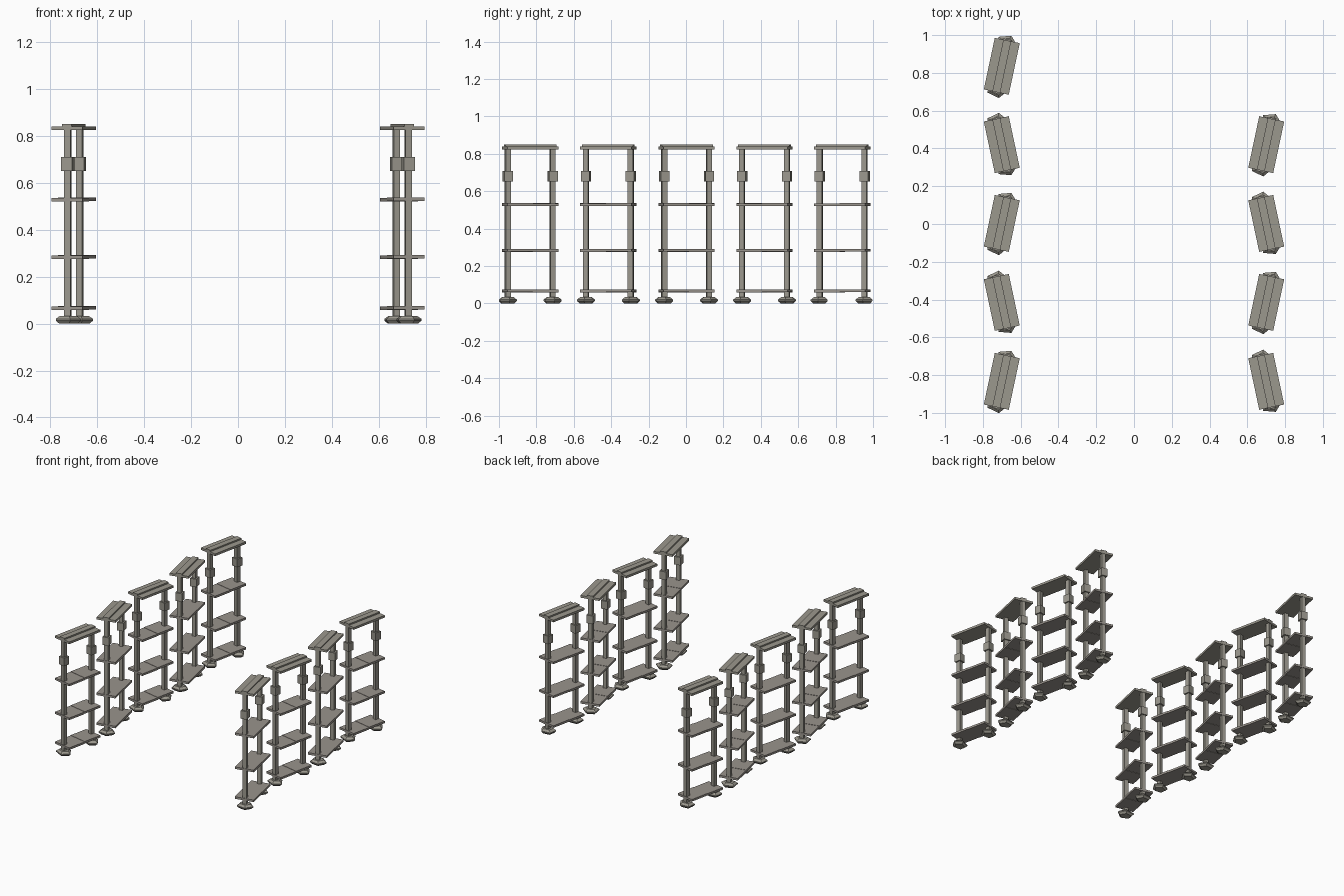
import bpy, bmesh, math
from mathutils import Matrix, Vector

if "Cube" in bpy.data.objects:
    bpy.data.objects.remove(bpy.data.objects["Cube"])


def material(name, rgb):
    m = bpy.data.materials.new(name)
    m.diffuse_color = (*rgb, 1)
    m.use_nodes = True
    m.node_tree.nodes["Principled BSDF"].inputs["Base Color"].default_value = m.diffuse_color
    return m


FRAME = material("warm grey", (0.33, 0.315, 0.27))
BOARD = material("board grey", (0.32, 0.295, 0.265))

TILT = math.radians(12)
LEG_Y = 0.1225        # leg distance from the unit centre
LENGTH, WIDTH = 0.279, 0.135


def box(bm, center, size):
    mat = Matrix.Translation(center) @ Matrix.Diagonal((*size, 1))
    bmesh.ops.create_cube(bm, size=1, matrix=mat)


def foot(bm, y):
    """Five-sided pad, widest just above the ground."""
    rings = []
    for z, s in ((0, 0.72), (0.013, 1.0), (0.02, 1.0), (0.033, 0.66)):
        ring = []
        for i in range(5):
            a = math.radians(-90 + 20 + 72 * i)
            ring.append(bm.verts.new((0.058 * s * math.cos(a),
                                      y + 0.048 * s * math.sin(a), z)))
        rings.append(ring)
    bm.faces.new(rings[0][::-1])
    bm.faces.new(rings[-1])
    for lo, hi in zip(rings, rings[1:]):
        for i in range(5):
            j = (i + 1) % 5
            bm.faces.new((lo[i], lo[j], hi[j], hi[i]))


def finish(name, bm, mat, x, y, flip):
    """Mirror alternate units, turn them and set them in their row."""
    place = (Matrix.Translation((x, y, 0)) @ Matrix.Diagonal((1, flip, 1, 1))
             @ Matrix.Rotation(-TILT, 4, 'Z'))
    bm.transform(place)
    bmesh.ops.recalc_face_normals(bm, faces=bm.faces)
    me = bpy.data.meshes.new(name)
    bm.to_mesh(me)
    bm.free()
    me.materials.append(mat)
    bpy.context.collection.objects.link(bpy.data.objects.new(name, me))


def rack(x, y, flip):
    # Feet
    bm = bmesh.new()
    for s in (-1, 1):
        foot(bm, s * LEG_Y)
    finish("feet", bm, FRAME, x, y, flip)
    # Square posts
    bm = bmesh.new()
    for s in (-1, 1):
        box(bm, (0, s * LEG_Y, 0.425), (0.028, 0.028, 0.81))
    finish("posts", bm, FRAME, x, y, flip)
    # Collars around the posts
    bm = bmesh.new()
    for s in (-1, 1):
        box(bm, (0, s * LEG_Y, 0.68), (0.047, 0.047, 0.058))
    finish("collars", bm, FRAME, x, y, flip)
    # Shelves, each of two boards with a slight step
    bm = bmesh.new()
    for z in (0.066, 0.282, 0.527):
        box(bm, (0, -LENGTH / 4, z), (WIDTH, LENGTH / 2, 0.015))
        box(bm, (0, LENGTH / 4, z + 0.002), (WIDTH, LENGTH / 2, 0.015))
    finish("shelves", bm, BOARD, x, y, flip)
    # Top board with raised centre strip
    bm = bmesh.new()
    box(bm, (0, 0, 0.832), (WIDTH, LENGTH, 0.016))
    box(bm, (0, 0, 0.8435), (0.042, LENGTH, 0.013))
    finish("top_board", bm, FRAME, x, y, flip)


# Two rows of racks, alternately mirrored
ROWS = (0.835, 0.42, 0.003, -0.415, -0.833)
for i, y in enumerate(ROWS):
    rack(-0.7, y, 1 if i % 2 == 0 else -1)
    if i > 0:
        rack(0.7, y, 1 if i % 2 else -1)
